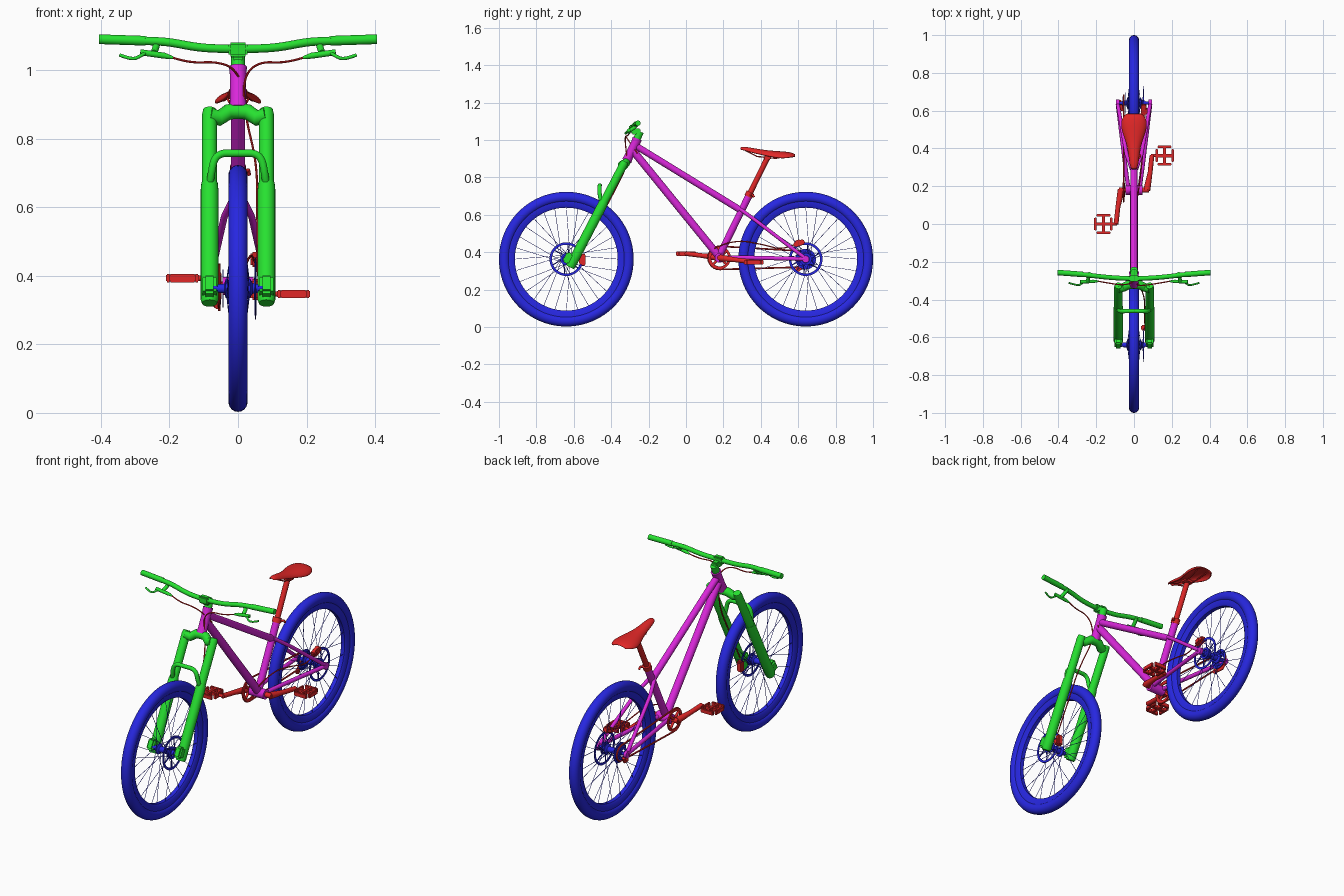
import bpy, bmesh, math
from math import sin, cos, pi

if "Cube" in bpy.data.objects:
    bpy.data.objects.remove(bpy.data.objects["Cube"])


def material(name, rgb):
    m = bpy.data.materials.new(name)
    m.diffuse_color = (*rgb, 1)
    m.use_nodes = True
    m.node_tree.nodes["Principled BSDF"].inputs["Base Color"].default_value = m.diffuse_color
    return m


GREEN = material("green", (0.02, 0.75, 0.03))
BLUE = material("blue", (0.02, 0.02, 0.75))
PINK = material("magenta", (0.7, 0.02, 0.7))
RED = material("red", (0.75, 0.02, 0.02))


def add(name, mesh, mat, angle=40):
    mesh.materials.clear()
    mesh.materials.append(mat)
    ob = bpy.data.objects.new(name, mesh)
    bpy.context.collection.objects.link(ob)
    bpy.ops.object.select_all(action='DESELECT')
    ob.select_set(True)
    bpy.context.view_layer.objects.active = ob
    bpy.ops.object.shade_smooth_by_angle(angle=math.radians(angle))
    return ob


def tubes(name, paths, r, mat, curved=False, res=5, scales=None):
    """Round tubes along one or more paths, as a single mesh."""
    cu = bpy.data.curves.new(name, 'CURVE')
    cu.dimensions = '3D'
    cu.bevel_depth, cu.bevel_resolution, cu.use_fill_caps = r, res, True
    for path in paths:
        sp = cu.splines.new('NURBS' if curved else 'POLY')
        sp.points.add(len(path) - 1)
        for i, p in enumerate(path):
            sp.points[i].co = (*p, 1)
            sp.points[i].radius = scales[i] if scales else 1
        if curved:
            sp.use_endpoint_u, sp.order_u, sp.resolution_u = True, 3, 6
    tmp = bpy.data.objects.new(name + "_path", cu)
    bpy.context.collection.objects.link(tmp)
    dg = bpy.context.evaluated_depsgraph_get()
    mesh = bpy.data.meshes.new_from_object(tmp.evaluated_get(dg))
    bpy.data.objects.remove(tmp)
    return add(name, mesh, mat)


def both(path):
    """A path and its mirror image across x = 0."""
    return [path, [(-x, y, z) for x, y, z in path]]


def lathe(name, profile, centre, mat, seg=48):
    """Spin a closed (radius, x) profile about the x axis."""
    bm = bmesh.new()
    n = len(profile)
    rings = [[bm.verts.new((x + centre[0], centre[1] + r * cos(2 * pi * k / seg),
                            centre[2] + r * sin(2 * pi * k / seg))) for r, x in profile]
             for k in range(seg)]
    for k in range(seg):
        a, b = rings[k], rings[(k + 1) % seg]
        for i in range(n):
            bm.faces.new((a[i], a[(i + 1) % n], b[(i + 1) % n], b[i]))
    bmesh.ops.recalc_face_normals(bm, faces=bm.faces)
    mesh = bpy.data.meshes.new(name)
    bm.to_mesh(mesh)
    bm.free()
    return add(name, mesh, mat)


def washer(name, r0, r1, x0, x1, c, mat, seg=48):
    return lathe(name, [(r0, x0), (r1, x0), (r1, x1), (r0, x1)], c, mat, seg)


def boxes(name, items, mat, bevel=0.003, tilt=0):
    """Bevelled boxes given as (centre, size), tilted about x."""
    bm = bmesh.new()
    for c, s in items:
        vs = bmesh.ops.create_cube(bm, size=1)['verts']
        for v in vs:
            x, y, z = (v.co[i] * s[i] for i in range(3))
            v.co = (c[0] + x, c[1] + y * cos(tilt) - z * sin(tilt), c[2] + y * sin(tilt) + z * cos(tilt))
    bmesh.ops.bevel(bm, geom=bm.edges[:], offset=bevel, segments=2, affect='EDGES')
    mesh = bpy.data.meshes.new(name)
    bm.to_mesh(mesh)
    bm.free()
    return add(name, mesh, mat)


# Wheels: tyre, rim, hub, spokes and brake rotor
AXLE_Z = 0.363
for side, y in (("front", -0.64), ("rear", 0.64)):
    c = (0, y, AXLE_Z)

    def polar(x, r, a):
        return (x, y + r * cos(a), AXLE_Z + r * sin(a))

    tyre = [(0.331 + 0.029 * cos(a), 0.028 * sin(a)) for a in [2 * pi * i / 18 for i in range(18)]]
    lathe(side + "_tyre", tyre, c, BLUE, 96)
    lathe(side + "_rim", [(0.275, -0.011), (0.285, -0.018), (0.314, -0.019), (0.314, 0.019),
                          (0.285, 0.018), (0.275, 0.011)], c, BLUE, 96)
    lathe(side + "_hub", [(0.004, -0.06), (0.012, -0.06), (0.014, -0.04), (0.028, -0.036), (0.028, -0.03),
                          (0.016, -0.024), (0.016, 0.024), (0.028, 0.03), (0.028, 0.036), (0.016, 0.042),
                          (0.012, 0.06), (0.004, 0.06)], c, BLUE, 32)
    tubes(side + "_axle", [[(-0.088, y, AXLE_Z), (0.088, y, AXLE_Z)]], 0.008, BLUE)
    spokes = []
    for k in range(28):
        a = 2 * pi * k / 28
        s = 1 if k % 2 else -1
        spokes.append([polar(0.033 * s, 0.026, a + (0.9 if k % 4 < 2 else -0.9)), polar(0.004 * s, 0.28, a)])
    tubes(side + "_spokes", spokes, 0.0013, BLUE, res=1)
    washer(side + "_rotor", 0.077, 0.09, 0.049, 0.052, c, BLUE)
    washer(side + "_rotor_carrier", 0.02, 0.032, 0.046, 0.053, c, BLUE)
    arms = [[polar(0.0505, 0.03, a), polar(0.0505, 0.056, a + 0.35), polar(0.0505, 0.079, a + 0.4)]
            for a in [2 * pi * i / 6 for i in range(6)]]
    tubes(side + "_rotor_arms", arms, 0.003, BLUE, res=2)

# Frame
BB = (0, 0.18, 0.37)
tubes("head_tube", [[(0, -0.317, 0.888), (0, -0.307, 0.91), (0, -0.27, 0.985), (0, -0.26, 1.008)]],
      0.025, PINK, res=8, scales=[1.05, 0.95, 0.95, 1.05])
tubes("down_tube", [[(0, -0.285, 0.945), (0, 0.17, 0.385)]], 0.021, PINK, res=7)
tubes("top_tube", [[(0, -0.27, 0.97), (0, 0.3, 0.62)]], 0.018, PINK, res=7)
tubes("seat_tube", [[(0, 0.175, 0.375), (0, 0.34, 0.71)]], 0.019, PINK, res=7)
tubes("bottom_bracket_shell", [[(-0.045, *BB[1:]), (0.045, *BB[1:])]], 0.026, PINK, res=8)
tubes("seat_stays", both([(0.012, 0.29, 0.63), (0.04, 0.37, 0.572), (0.086, 0.635, 0.37)]), 0.01, PINK)
tubes("chain_stays", both([(0.03, 0.19, 0.372), (0.045, 0.3, 0.372), (0.086, 0.635, 0.364)]), 0.011, PINK)
tubes("dropouts", both([(0.078, 0.64, AXLE_Z), (0.094, 0.64, AXLE_Z)]), 0.019, PINK)

# Suspension fork
def leg(z, dx=0.083):
    return (dx, -0.615 + (z - 0.33) * 0.52, z)


tubes("fork_stanchions", both([leg(0.6), leg(0.87), leg(0.885)]), 0.022, GREEN, res=8, scales=[1, 1, 0.85])
tubes("fork_lower_legs", both([leg(0.32), leg(0.33), leg(0.4), leg(0.65), leg(0.67)]), 0.026, GREEN, res=8,
      scales=[0.85, 1, 1, 1, 0.92])
boxes("axle_lugs", [((s * 0.083, -0.617, 0.362), (0.04, 0.07, 0.06)) for s in (1, -1)], GREEN, 0.008, -0.5)
tubes("fork_crown", [[(-0.083, -0.342, 0.868), (-0.055, -0.335, 0.86), (-0.028, -0.322, 0.878), (0, -0.32, 0.88),
                      (0.028, -0.322, 0.878), (0.055, -0.335, 0.86), (0.083, -0.342, 0.868)]],
      0.023, GREEN, res=7)
tubes("fork_arch", [[(-0.083, -0.445, 0.655), (-0.08, -0.462, 0.69), (-0.066, -0.462, 0.758), (0, -0.46, 0.757),
                     (0.066, -0.462, 0.758), (0.08, -0.462, 0.69), (0.083, -0.445, 0.655)]],
      0.011, GREEN, curved=True)

# Cockpit: stem, handlebar, grips, brake levers
tubes("steerer_spacers", [[(0, -0.262, 1.005), (0, -0.245, 1.045)]], 0.02, GREEN, res=7)
boxes("stem", [((0, -0.267, 1.045), (0.038, 0.05, 0.032)), ((0, -0.289, 1.06), (0.055, 0.032, 0.04))],
      GREEN, 0.006, 0.0)
half = [(0.05, -0.288, 1.062), (0.12, -0.284, 1.066), (0.2, -0.276, 1.082), (0.26, -0.268, 1.085),
        (0.4, -0.257, 1.09)]
tubes("handlebar", [[(-x, y, z) for x, y, z in half[::-1]] + [(0, -0.289, 1.062)] + half],
      0.0125, GREEN, curved=True)
tubes("grips", both([(0.27, -0.267, 1.0855), (0.405, -0.257, 1.09)]), 0.0145, GREEN)
tubes("lever_clamps", both([(0.235, -0.262, 1.083), (0.24, -0.278, 1.065), (0.245, -0.302, 1.05)]), 0.01, GREEN)
tubes("brake_cylinders", both([(0.19, -0.303, 1.036), (0.215, -0.304, 1.042), (0.285, -0.306, 1.052)]),
      0.009, GREEN, scales=[0.5, 1, 1])
tubes("brake_levers", both([(0.27, -0.308, 1.05), (0.285, -0.325, 1.04), (0.31, -0.322, 1.03), (0.345, -0.312, 1.044)]),
      0.005, GREEN, curved=True, res=3)

# Hoses
tubes("brake_hoses", [
    [(0.19, -0.303, 1.036), (0.14, -0.312, 1.02), (0.06, -0.325, 1.025), (0.015, -0.325, 0.98), (0.02, -0.31, 0.87),
     (0.055, -0.38, 0.73), (0.056, -0.45, 0.6), (0.058, -0.555, 0.4)],
    [(-0.19, -0.303, 1.036), (-0.14, -0.312, 1.02), (-0.06, -0.325, 1.025), (0, -0.31, 1.0), (0.024, -0.26, 0.93)],
    [(0.02, 0.15, 0.42), (0.035, 0.25, 0.47), (0.05, 0.42, 0.44), (0.06, 0.52, 0.41), (0.058, 0.6, 0.45)]],
    0.0032, RED, curved=True, res=2)

# Brake calipers over the rotors
boxes("front_caliper", [((0.052, -0.55, 0.36), (0.03, 0.028, 0.06)), ((0.064, -0.556, 0.352), (0.016, 0.03, 0.034))],
      RED, 0.005, 0)
boxes("rear_caliper", [((0.052, 0.605, 0.448), (0.03, 0.06, 0.028)), ((0.064, 0.6, 0.45), (0.016, 0.034, 0.032))],
      RED, 0.005, 0.35)

# Saddle, rails and seat post
sections = [(0.29, 0.957, 0.01, 0.008), (0.31, 0.96, 0.018, 0.016), (0.35, 0.954, 0.023, 0.022),
            (0.41, 0.943, 0.031, 0.025), (0.46, 0.938, 0.048, 0.03), (0.515, 0.935, 0.069, 0.036),
            (0.56, 0.93, 0.062, 0.024), (0.585, 0.92, 0.036, 0.01)]
bm = bmesh.new()
rows = [[bm.verts.new((w * sin(a), y, z - d * (1 - cos(a)))) for a in [pi * (i - 6) / 12 for i in range(13)]]
        for y, z, w, d in sections]
for a, b in zip(rows, rows[1:]):
    for i in range(12):
        bm.faces.new((a[i], a[i + 1], b[i + 1], b[i]))
bmesh.ops.recalc_face_normals(bm, faces=bm.faces)
me = bpy.data.meshes.new("saddle")
bm.to_mesh(me)
bm.free()
saddle = add("saddle", me, RED, 60)
sol = saddle.modifiers.new("thickness", 'SOLIDIFY')
sol.thickness, sol.offset = 0.01, 0
sub = saddle.modifiers.new("smooth", 'SUBSURF')
sub.levels = sub.render_levels = 1
tubes("saddle_rails", both([(0.008, 0.32, 0.943), (0.02, 0.38, 0.912), (0.022, 0.48, 0.902), (0.03, 0.55, 0.915)]),
      0.0035, RED, res=3)
tubes("seat_post", [[(0, 0.325, 0.68), (0, 0.433, 0.9)]], 0.0145, RED, res=6)
boxes("saddle_clamp", [((0, 0.435, 0.905), (0.052, 0.04, 0.02))], RED, 0.005, -0.1)
tubes("seat_collar", [[(0, 0.333, 0.697), (0, 0.345, 0.721)]], 0.023, RED, res=7)
tubes("collar_lever", [[(0.02, 0.345, 0.705), (0.03, 0.355, 0.708), (0.032, 0.365, 0.695)]], 0.006, RED, res=3)

# Cranks and platform pedals
CX = 0.085
for side, x, y, z in (("right", -1, 0.0, 0.393), ("left", 1, 0.362, 0.347)):
    tubes(side + "_crank", [[(x * CX * 0.8, *BB[1:]), (x * CX, (BB[1] + y) / 2, (BB[2] + z) / 2), (x * 0.095, y, z)]],
          0.015, RED, scales=[1.25, 0.85, 0.85])
    tubes(side + "_pedal_axle", [[(x * 0.09, y, z), (x * 0.205, y, z)]], 0.008, RED)
    px = x * 0.162
    boxes(side + "_pedal", [((px - 0.042, y, z), (0.013, 0.07, 0.024)), ((px + 0.042, y, z), (0.013, 0.07, 0.024)),
                            ((px, y, z), (0.016, 0.1, 0.024)), ((px, y - 0.046, z), (0.075, 0.013, 0.024)),
                            ((px, y + 0.046, z), (0.075, 0.013, 0.024)), ((px, y, z), (0.09, 0.018, 0.02))], RED, 0.003)
tubes("crank_spindle", [[(-0.08, *BB[1:]), (0.08, *BB[1:])]], 0.014, RED)

# Drivetrain on the right side
GX = -0.055
washer("chainring", 0.046, 0.06, -0.003, 0.003, (GX, *BB[1:]), RED)
tubes("chainring_spider", [[(GX, *BB[1:]), (GX, BB[1] + 0.05 * cos(a), BB[2] + 0.05 * sin(a))]
                           for a in [pi * i / 2 + pi / 4 for i in range(4)]], 0.007, RED, res=3)
for i, r in enumerate((0.055, 0.047, 0.04, 0.034)):
    washer("sprocket", r - 0.014, r, -0.001, 0.001, (-0.044 - i * 0.006, 0.64, AXLE_Z), BLUE, 32)
arc_a = [(GX, BB[1] + 0.062 * cos(a), BB[2] + 0.062 * sin(a)) for a in [pi * (0.5 + i / 12) for i in range(13)]]
arc_b = [(GX, 0.64 + 0.042 * cos(a), AXLE_Z + 0.042 * sin(a)) for a in [pi * (i / 10 - 0.5) for i in range(11)]]
tubes("chain", [arc_a + arc_b + arc_a[:1]], 0.0045, RED, res=2)
tubes("chain_tensioner", [[(-0.075, 0.65, 0.345), (-0.07, 0.635, 0.318), (-0.06, 0.6, 0.312)]], 0.009, RED, res=3)
washer("tensioner_pulley", 0.005, 0.015, -0.004, 0.004, (GX, 0.6, 0.312), RED, 24)
